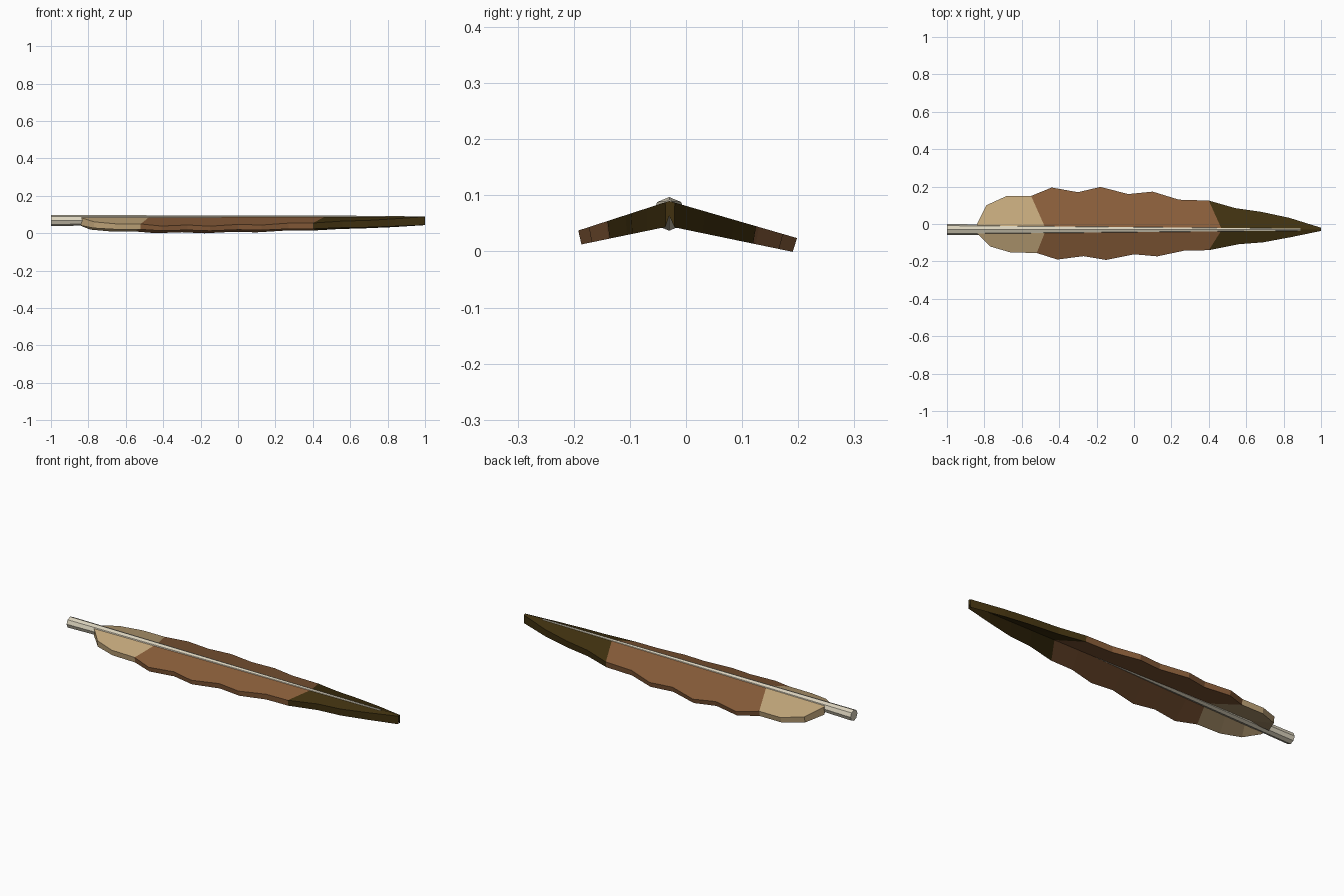
import bpy, bmesh, math
from mathutils import Vector

if "Cube" in bpy.data.objects:
    bpy.data.objects.remove(bpy.data.objects["Cube"])

AXIS_Y = -0.03


def material(name, rgb):
    m = bpy.data.materials.new(name)
    m.diffuse_color = (*rgb, 1)
    m.use_nodes = True
    m.node_tree.nodes["Principled BSDF"].inputs["Base Color"].default_value = m.diffuse_color
    return m


TAN = material("tan", (0.55, 0.39, 0.20))
BROWN = material("brown", (0.25, 0.11, 0.042))
DARK = material("dark brown", (0.052, 0.031, 0.005))
CREAM = material("cream", (0.71, 0.65, 0.51))


def finish(bm, name, mats):
    bmesh.ops.recalc_face_normals(bm, faces=bm.faces[:])
    me = bpy.data.meshes.new(name)
    bm.to_mesh(me)
    bm.free()
    for m in mats:
        me.materials.append(m)
    ob = bpy.data.objects.new(name, me)
    bpy.context.collection.objects.link(ob)
    return ob


# x of each barb station where it meets the shaft
ROOT_X = [-0.83, -0.72, -0.6, -0.47, -0.36, -0.22, -0.1, 0.04,
          0.18, 0.32, 0.47, 0.61, 0.74, 0.87, 1.0]


def vane(name, outline, slope):
    """Wedge slab: thin at the wavy rim, hollow underneath along the shaft."""
    bm = bmesh.new()
    rings = []
    for rx, (x, y) in zip(ROOT_X, outline):
        d = y - AXIS_Y
        a = abs(d)
        pts = [(rx, AXIS_Y, 0.09),
               (x, y, 0.09 - slope * a),
               (x, y - 0.035 * d, 0.045 - 0.2 * a),
               (rx, AXIS_Y, 0.064)]
        rings.append([bm.verts.new(p) for p in pts])
    for i, (r, s) in enumerate(zip(rings, rings[1:])):
        for k in range(4):
            f = bm.faces.new((r[k], r[(k + 1) % 4], s[(k + 1) % 4], s[k]))
            # colour bands: tan base, brown middle, dark tip
            f.material_index = 0 if i < 3 else 1 if i < 10 else 2
    bm.faces.new(rings[0]).material_index = 0
    bm.faces.new(rings[-1]).material_index = 2
    return finish(bm, name, [TAN, BROWN, DARK])


# Vanes, each with its own wavy rim
vane("back_vane", [(-0.84, 0.0), (-0.79, 0.10), (-0.68, 0.15), (-0.55, 0.15),
                   (-0.44, 0.195), (-0.30, 0.17), (-0.18, 0.198), (-0.03, 0.16),
                   (0.10, 0.173), (0.24, 0.13), (0.40, 0.125), (0.54, 0.085),
                   (0.68, 0.065), (0.83, 0.033), (1.0, -0.02)], 0.29)
vane("front_vane", [(-0.84, -0.05), (-0.77, -0.12), (-0.66, -0.152), (-0.52, -0.155),
                    (-0.41, -0.19), (-0.27, -0.172), (-0.15, -0.192), (0.0, -0.162),
                    (0.125, -0.173), (0.27, -0.142), (0.40, -0.14), (0.56, -0.108),
                    (0.69, -0.098), (0.84, -0.07), (1.0, -0.037)], 0.325)

# Quill: tapered eight-sided shaft rising slightly toward the tip
bm = bmesh.new()
ends = []
for x, z, r in [(-1, 0.067, 0.03), (0.89, 0.0855, 0.007)]:
    ends.append([bm.verts.new((x, AXIS_Y + r * math.sin(k * math.pi / 4),
                               z + r * math.cos(k * math.pi / 4))) for k in range(8)])
for k in range(8):
    j = (k + 1) % 8
    bm.faces.new((ends[0][k], ends[0][j], ends[1][j], ends[1][k]))
for ring in ends:
    bm.faces.new(ring)
finish(bm, "quill", [CREAM])
